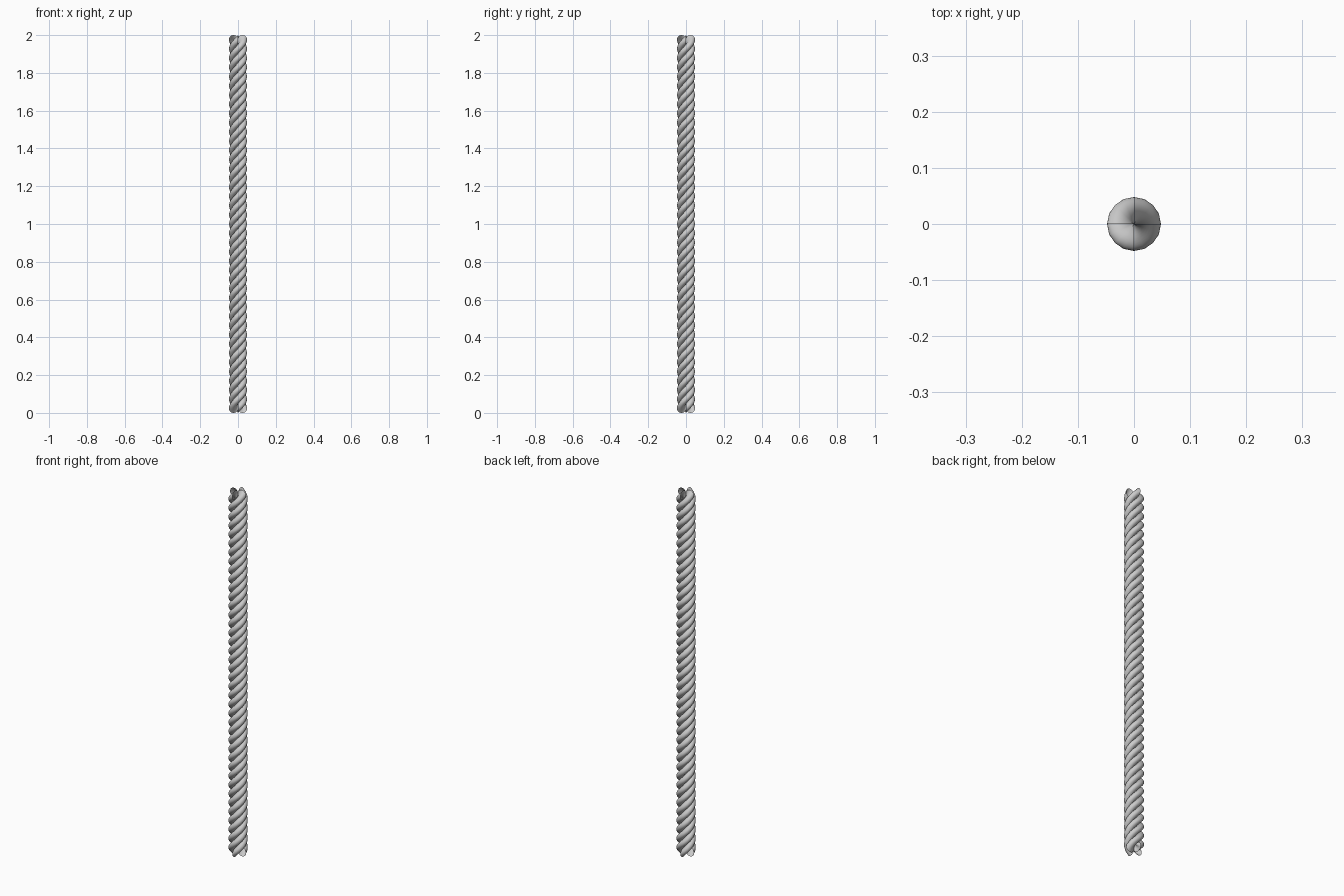
import bpy, math

if "Cube" in bpy.data.objects:
    bpy.data.objects.remove(bpy.data.objects["Cube"])

STRANDS = 4      # strands laid around the axis
TURNS = 10       # full turns of each strand
STEPS = 16       # segments per turn
SIDES = 32       # points round the strand section
R = 0.024        # strand section radius, touching the axis
RISE = 2.0 - 2 * R


def strand(index):
    # upright circular section swept along a helix, ends left open
    start = index * 2 * math.pi / STRANDS
    n = TURNS * STEPS
    verts, faces = [], []
    for i in range(n + 1):
        a = start + 2 * math.pi * i / STEPS
        z0 = R + RISE * i / n
        for j in range(SIDES):
            t = 2 * math.pi * j / SIDES
            d = R + R * math.cos(t)
            verts.append((d * math.cos(a), d * math.sin(a), z0 + R * math.sin(t)))
    for i in range(n):
        for j in range(SIDES):
            k = (j + 1) % SIDES
            p, q = i * SIDES, (i + 1) * SIDES
            faces.append((p + j, q + j, q + k, p + k))
    mesh = bpy.data.meshes.new("rope_strand")
    mesh.from_pydata(verts, [], faces)
    mesh.shade_smooth()
    obj = bpy.data.objects.new(f"rope_strand_{index + 1}", mesh)
    bpy.context.collection.objects.link(obj)


# four strands twisted into one rope
for s in range(STRANDS):
    strand(s)
